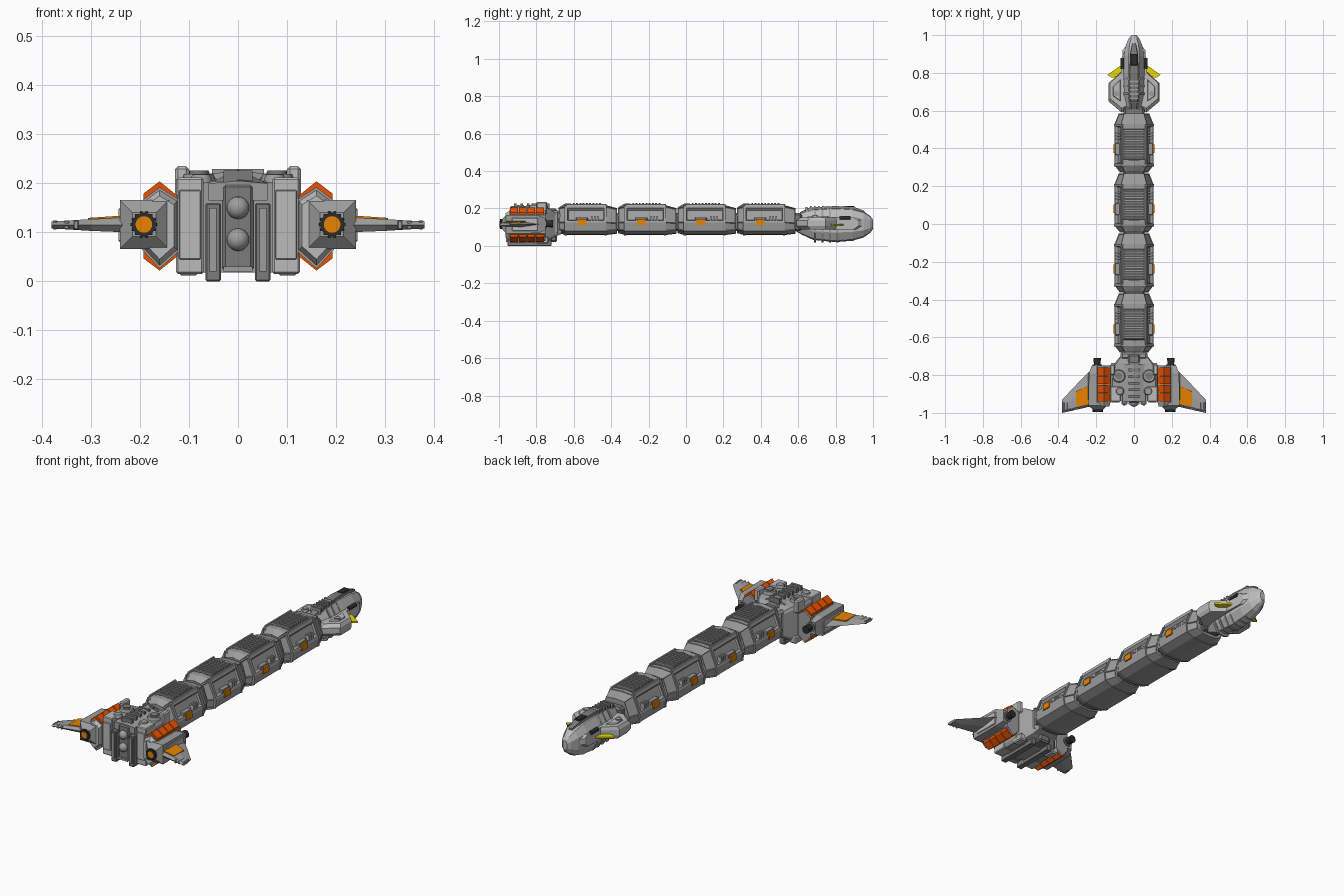
import bpy, bmesh, math
from mathutils import Matrix, Vector

if "Cube" in bpy.data.objects:
    bpy.data.objects.remove(bpy.data.objects["Cube"])

def mat(name, r, g, b):
    m = bpy.data.materials.new(name)
    m.diffuse_color = (r, g, b, 1)
    m.use_nodes = True
    m.node_tree.nodes["Principled BSDF"].inputs["Base Color"].default_value = m.diffuse_color
    return m

LIGHT = mat("light grey", .5, .5, .5)
MID = mat("mid grey", .34, .34, .34)
DARK = mat("dark grey", .2, .2, .2)
BLACK = mat("near black", .025, .025, .025)
ORANGE = mat("orange", .88, .25, .0)
RED = mat("red orange", .85, .09, .0)
YELLOW = mat("yellow", .8, .7, .0)

def finish(name, bm, m, mirror=False, smooth=False):
    bmesh.ops.recalc_face_normals(bm, faces=bm.faces)
    me = bpy.data.meshes.new(name)
    bm.to_mesh(me)
    bm.free()
    me.materials.append(m)
    ob = bpy.data.objects.new(name, me)
    bpy.context.collection.objects.link(ob)
    if mirror:
        ob.modifiers.new("mirror", 'MIRROR')
    if smooth:
        for p in me.polygons:
            p.use_smooth = len(p.vertices) == 4
    return ob

def loft_bm(rings):
    bm = bmesh.new()
    vs = [[bm.verts.new(p) for p in r] for r in rings]
    n = len(rings[0])
    for a, b in zip(vs, vs[1:]):
        for i in range(n):
            j = (i + 1) % n
            bm.faces.new((a[i], a[j], b[j], b[i]))
    bm.faces.new(vs[0])
    bm.faces.new(vs[-1])
    bmesh.ops.recalc_face_normals(bm, faces=bm.faces)
    return bm

def loft(name, rings, m, mirror=False):
    return finish(name, loft_bm(rings), m, mirror)

def box(name, x0, x1, y0, y1, z0, z1, m, mirror=False, bevel=0):
    r = [[(x0, y, z0), (x1, y, z0), (x1, y, z1), (x0, y, z1)] for y in (y0, y1)]
    bm = loft_bm(r)
    if bevel:
        bmesh.ops.bevel(bm, geom=bm.edges[:], offset=bevel, segments=1, affect='EDGES')
    return finish(name, bm, m, mirror)

def cyl(name, c, r, h, axis, m, mirror=False, r2=None, n=16):
    bm = bmesh.new()
    rot = Matrix.Rotation(math.pi / 2, 4, 'X') if axis == 'y' else Matrix()
    bmesh.ops.create_cone(bm, cap_ends=True, segments=n, radius1=r, radius2=r if r2 is None else r2,
                          depth=h, matrix=Matrix.Translation(c) @ rot)
    return finish(name, bm, m, mirror, True)

def sym(half):
    # half section (x, z) from top centre to bottom centre, made whole
    return half + [(-x, z) for x, z in reversed(half) if x > 1e-6]

def section(y, pts, sx=1, sz=1, zc=.13):
    return [(x * sx, y, zc + (z - zc) * sz) for x, z in pts]

def plate(name, pts, levels, m, mirror=True):
    # plan outline stacked over (z, scale) levels, scaled about its middle
    c = sum((Vector(p) for p in pts), Vector((0, 0))) / len(pts)
    return loft(name, [[(c.x + (x - c.x) * s, c.y + (y - c.y) * s, z) for x, y in pts]
                       for z, s in levels], m, mirror)

# ---------- four armoured body segments ----------
HULL = sym([(0, .217), (.068, .212), (.104, .125), (.098, .08), (.055, .062), (0, .058)])
for k in range(4):
    c = -.525 + .318 * k
    bm = loft_bm([section(c - .156, HULL, .72, .86), section(c - .118, HULL),
                  section(c + .098, HULL), section(c + .156, HULL, .78, .86, .11)])
    sides = [f for f in bm.faces if abs(f.normal.x) > .85 and abs(f.calc_center_median().y - c) < .05
             and f.calc_center_median().z > .13]
    bmesh.ops.inset_individual(bm, faces=sides, thickness=.015, depth=0)
    bmesh.ops.inset_individual(bm, faces=sides, thickness=.012, depth=-.014)
    ends = [f for f in bm.faces if abs(f.normal.y) > .3 and f.calc_area() > .001 and len(f.verts) == 4]
    bmesh.ops.inset_individual(bm, faces=ends, thickness=.005, depth=-.004)
    finish("body_segment", bm, MID)
    # roof grille and rails
    box("roof_panel", -.06, .06, c - .088, c + .075, .2, .22, DARK, bevel=.003)
    for i in range(9):
        y = c - .075 + i * .0175
        box("roof_slat", -.053, .053, y - .005, y + .005, .21, .229, MID)
    box("roof_rail", .058, .068, c - .115, c + .1, .205, .224, LIGHT, True, .002)
    # front roof hatch
    loft("roof_hatch", [[(-w, y, .2), (w, y, .2), (w, y, z), (0, y, z + .008), (-w, y, z)]
                        for y, w, z in [(c - .152, .035, .2), (c - .12, .055, .219), (c - .09, .055, .219)]], MID)
    # frame hoops around each end of the shell
    for y in (c - .118, c + .095):
        loft("frame_hoop", [section(y - .006, HULL, 1.02, 1.03), section(y + .006, HULL, 1.02, 1.03)], MID)
    # side window, its surround and louvres
    box("window_surround", .06, .1, c - .064, c + .0, .104, .152, MID, True, .003)
    box("side_window", .095, .109, c - .054, c - .008, .112, .144, ORANGE, True)
    for i in range(3):
        y = c + .018 + i * .016
        box("side_louvre", .06, .097, y, y + .008, .112, .16, LIGHT, True)
    # joints to the neighbouring segments
    box("joint", -.055, .055, c + .125, c + .19, .08, .175, DARK, bevel=.01)
    box("joint_front", -.05, .05, c - .19, c - .13, .08, .175, DARK, bevel=.01)

# ---------- head ----------
OCT = sym([(0, 1), (.55, .92), (1, .45), (1, -.45), (.55, -.92), (0, -1)])
def head_ring(y, w, z0, z1):
    return [(x * w, y, (z0 + z1) / 2 + z * (z1 - z0) / 2) for x, z in OCT]
HEAD = [(.585, .03, .08, .16), (.62, .04, .06, .18), (.68, .05, .032, .198), (.8, .055, .02, .206),
        (.89, .054, .028, .2), (.95, .043, .045, .184), (.985, .026, .07, .16), (1, .012, .09, .14)]
loft("head_hull", [head_ring(*h) for h in HEAD], LIGHT)
plate("cheek_plate", [(.02, .61), (.065, .59), (.136, .65), (.136, .745), (.068, .805), (.06, .92), (.02, .97)],
      [(.088, .85), (.106, 1), (.136, 1), (.152, .86)], LIGHT)
plate("cheek_panel", [(.07, .645), (.112, .675), (.112, .73), (.07, .77)], [(.145, 1), (.158, .85)], LIGHT)
cyl("cheek_bolt", (.093, .69, .157), .014, .014, 'z', MID, True)
loft("head_canopy", [[(-w, y, .15), (w, y, .15), (w * .6, y, z), (-w * .6, y, z)] for y, w, z in
     [(.61, .02, .18), (.66, .033, .205), (.8, .036, .213), (.9, .03, .207), (.955, .014, .187)]], DARK)
box("canopy_window", -.018, .018, .84, .9, .2, .214, BLACK, bevel=.003)
for i in range(6):
    y = .64 + i * .022
    box("canopy_rib", -.028, .028, y, y + .009, .18, .212 - .004 * (i < 1), MID)
for i in range(6):
    y = .69 + i * .04
    w = .056 - .006 * (i > 3) - .006 * (i > 4)
    loft("head_rib", [head_ring(y + d, w, .019 + .004 * max(i - 3, 0), .203 - .004 * max(i - 3, 0))
                      for d in (-.006, .006)], MID)
plate("side_fin", [(.045, .85), (.072, .838), (.14, .79), (.12, .776), (.045, .78)], [(.108, 1), (.117, 1)], YELLOW)
cyl("head_gun", (.062, .85, .15), .01, .06, 'y', BLACK, True, n=10)

# ---------- engine section ----------
BLOCK = sym([(0, .205), (.115, .205), (.125, .19), (.125, .035), (.115, .018), (0, .018)])
loft("engine_block", [section(y, BLOCK, sx, sz, .12) for y, sx, sz in
     [(-.9, 1, 1), (-.77, 1, 1), (-.735, .8, .92), (-.7, .58, .7), (-.665, .5, .55)]], MID)
box("neck_collar", -.072, .072, -.72, -.675, .06, .19, MID, bevel=.012)
box("front_column", .07, .126, -.94, -.86, .015, .212, LIGHT, True, .004)
box("front_column_panel", .076, .12, -.946, -.93, .045, .186, LIGHT, True, .002)
box("inner_column", .035, .066, -.955, -.72, .0, .16, DARK, True, .003)
box("inner_column_strip", .044, .058, -.962, -.95, .02, .15, MID, True)
box("center_spine", -.033, .033, -.945, -.69, .02, .2, DARK, bevel=.008)
loft("center_hood", [[(-.06, y, .165), (.06, y, .165), (.06, y, .2), (0, y, z), (-.06, y, .2)]
     for y, z in [(-.94, .205), (-.74, .228)]], MID)
for z in (.15, .085):
    bm = bmesh.new()
    bmesh.ops.create_uvsphere(bm, u_segments=16, v_segments=10, radius=.023,
                              matrix=Matrix.Translation((0, -.945, z)))
    finish("front_dome", bm, MID, smooth=True)
box("lower_front_bar", -.03, .03, -.955, -.93, .02, .03, MID)
for i in range(6):
    y = -.92 + i * .035
    box("spine_rib", -.03, .03, y, y + .014, .2, .226, DARK)
# rooftop turrets and corner towers
cyl("roof_turret", (.08, -.805, .208), .037, .022, 'z', MID, True, .03)
cyl("turret_cap", (.08, -.805, .221), .02, .01, 'z', DARK, True)
cyl("small_turret", (.075, -.885, .21), .024, .016, 'z', MID, True, .018)
box("corner_tower", .1, .128, -.8, -.742, .17, .235, LIGHT, True, .006)
box("corner_foot", .08, .122, -.8, -.735, .012, .05, LIGHT, True, .006)

# ---------- nacelles ----------
COWL = [(.122, .168), (.16, .192), (.196, .165), (.196, .065), (.16, .026), (.122, .06)]
loft("cowl_core", [[(x, y, z) for x, z in COWL] for y in (-.945, -.75)], MID, True)
for i in range(4):
    y = -.94 + i * .046
    for s in (1, -1):
        r = [(.124, .05), (.124, .062), (.16, .091), (.193, .066), (.193, .05)]
        loft("orange_cowl", [[(x, yy, .113 + s * z) for x, z in r] for yy in (y, y + .042)], RED, True)
loft("cowl_front", [[(.16 + (x - .16) * s, y, .113 + (z - .113) * s) for x, z in COWL]
     for y, s in ((-.965, .78), (-.944, .93))], LIGHT, True)
def square(y, h, cx=.191):
    return [(cx - h, y, .116 - h), (cx + h, y, .116 - h), (cx + h, y, .116 + h), (cx - h, y, .116 + h)]
loft("nacelle", [square(-.985, .024), square(-.962, .05), square(-.79, .048), square(-.75, .032)], MID, True)
box("nacelle_side_panel", .235, .244, -.93, -.79, .08, .15, LIGHT, True, .003)
cyl("nozzle_ring", (.192, -.983, .116), .024, .022, 'y', BLACK, True, n=20)
cyl("nozzle_glow", (.192, -.993, .116), .017, .006, 'y', ORANGE, True, n=20)
for i in range(14):
    a = i * math.tau / 14
    x, z = .192 + .024 * math.cos(a), .116 + .024 * math.sin(a)
    box("nozzle_tooth", x - .003, x + .003, -.994, -.975, z - .003, z + .003, BLACK, True)
cyl("rear_gun", (.195, -.735, .118), .02, .05, 'y', BLACK, True, .016)
cyl("rear_gun_collar", (.195, -.755, .118), .026, .02, 'y', DARK, True)

# ---------- wings ----------
def wing_ring(x, y0, y1, t):
    m = (y0 + y1) / 2
    return [(x, y0, .115), (x, y0 + .012, .115 - t), (x, m, .115 - t), (x, y1, .115),
            (x, m, .115 + t), (x, y0 + .012, .115 + t)]
loft("wing", [wing_ring(.225, -.965, -.77, .015), wing_ring(.3, -.982, -.845, .012),
              wing_ring(.38, -1, -.93, .007)], MID, True)
loft("wing_panel", [[(x, y0, z - .006), (x, y1, z - .006), (x, y1, z), (x, y0, z)] for x, y0, y1, z in
     [(.238, -.955, -.855, .134), (.306, -.965, -.885, .1295)]], ORANGE, True)
for x in (.325, .345, .368):
    box("wing_tip_band", x, x + .01, -.99, -.945, .106, .1245, MID, True, .002)
